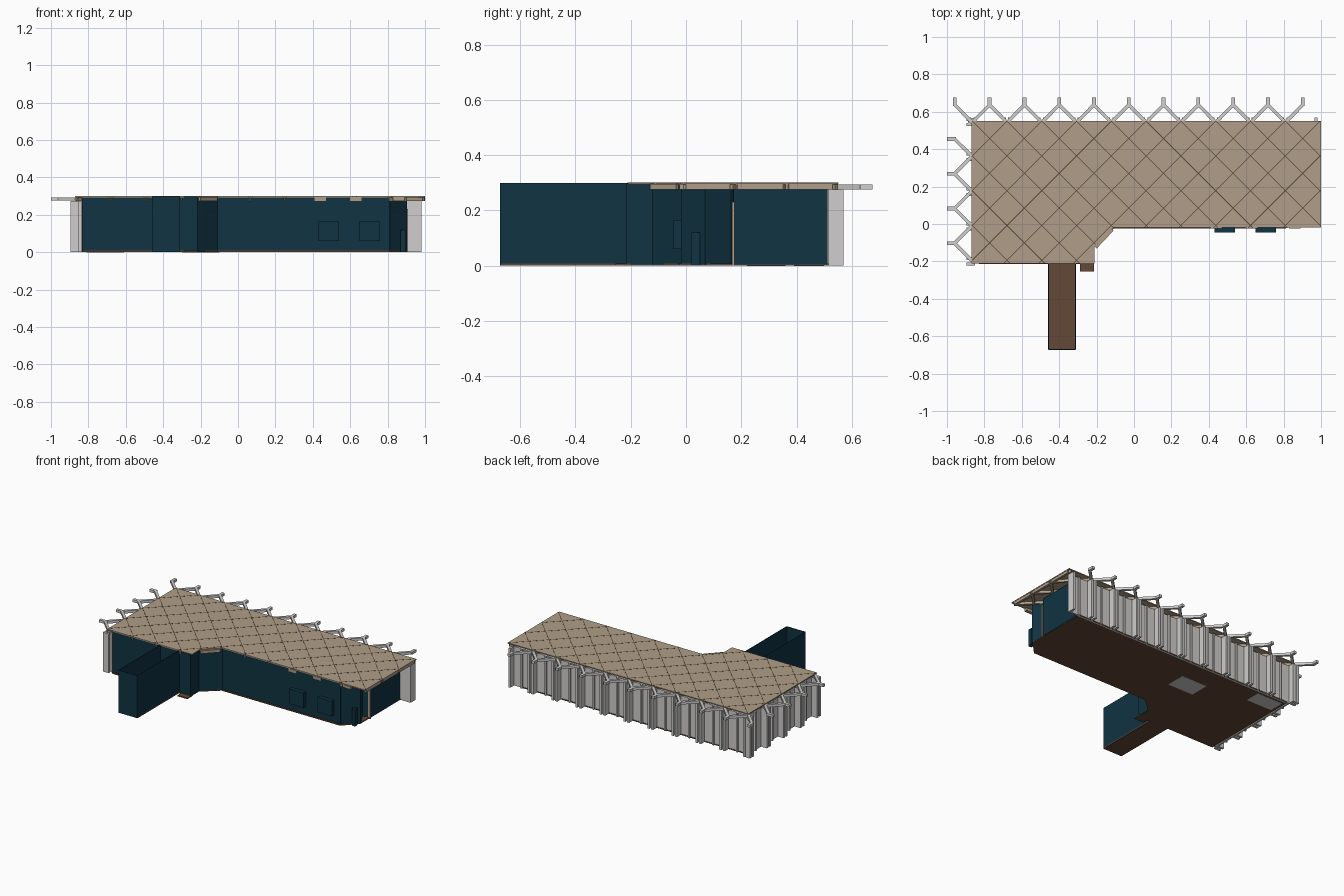
import bpy, bmesh
from mathutils import Vector

cube = bpy.data.objects.get("Cube")
if cube:
    bpy.data.objects.remove(cube, do_unlink=True)


def material(name, srgb):
    lin = [((c / 255 + 0.055) / 1.055) ** 2.4 for c in srgb] + [1]
    m = bpy.data.materials.new(name)
    m.use_nodes = True
    m.diffuse_color = lin
    m.node_tree.nodes["Principled BSDF"].inputs["Base Color"].default_value = lin
    return m


TAN = material("tan roof", (176, 158, 136))
NAVY = material("navy wall", (16, 51, 66))
BROWN = material("brown floor", (100, 72, 54))
GREY = material("light grey fence", (208, 206, 205))
GROOVE = material("dark groove", (92, 76, 60))


def build(name, prisms, mat):
    """One object from a list of (outline, bottom, top) prisms."""
    bm = bmesh.new()
    for outline, z0, z1 in prisms:
        face = bm.faces.new([bm.verts.new((x, y, z0)) for x, y in outline])
        ext = bmesh.ops.extrude_face_region(bm, geom=[face])
        top = [v for v in ext["geom"] if isinstance(v, bmesh.types.BMVert)]
        bmesh.ops.translate(bm, verts=top, vec=(0, 0, z1 - z0))
    bmesh.ops.recalc_face_normals(bm, faces=bm.faces)
    me = bpy.data.meshes.new(name)
    bm.to_mesh(me)
    bm.free()
    me.materials.append(mat)
    ob = bpy.data.objects.new(name, me)
    bpy.context.collection.objects.link(ob)
    return ob


def rect(x0, x1, y0, y1):
    return [(x0, y0), (x1, y0), (x1, y1), (x0, y1)]


def bar(a, b, width, z0, z1):
    a, b = Vector(a), Vector(b)
    d = (b - a).normalized() * width / 2
    n = Vector((-d.y, d.x))
    return ([a - n, b - n, b + n, a + n], z0, z1)


def path(points, width, z0, z1):
    return [bar(a, b, width, z0, z1) for a, b in zip(points, points[1:])]


# Floor slab, entry step and corridor floor
LEFT, RIGHT, BACK = -0.87, 1.0, 0.55
floor = [(-0.83, 0.53), (0.9, 0.53), (0.9, 0.07), (0.81, -0.025),
         (-0.11, -0.025), (-0.22, -0.12), (-0.22, -0.215), (-0.83, -0.215)]
build("floor", [(floor, 0, 0.008)], BROWN)
build("entry_step", [(rect(-0.29, -0.215, -0.255, -0.2), 0, 0.008)], BROWN)
build("corridor_floor", [(rect(-0.46, -0.31, -0.67, -0.2), 0, 0.008)], BROWN)
build("floor_hatches", [(rect(-0.3, -0.1, 0.22, 0.36), -0.001, 0.002),
                        (rect(-0.81, -0.61, 0.39, 0.5), -0.001, 0.002)], GREY)

# Outer walls, following the stepped right end
walls = [(-0.83, 0.5), (-0.83, -0.205), (-0.22, -0.205), (-0.22, -0.12),
         (-0.11, -0.015), (0.81, -0.015)]
end = [(0.81, -0.015), (0.9, 0.07), (0.85, 0.165), (0.9, 0.175), (0.9, 0.51)]
build("outer_walls", path(walls, 0.006, 0.004, 0.297), NAVY)
build("end_walls", path(end, 0.006, 0.004, 0.275), NAVY)
build("back_wall", path([(-0.83, 0.508), (0.9, 0.508)], 0.006, 0.004, 0.275), NAVY)
build("corridor_walls", path([(-0.457, -0.2), (-0.457, -0.67), (-0.313, -0.67),
                              (-0.313, -0.2)], 0.005, 0, 0.299), NAVY)
build("entry_walls", [(rect(-0.29, -0.217, -0.215, -0.2), 0.004, 0.297)], NAVY)
build("window_boxes", [(rect(x, x + 0.11, -0.045, -0.015), 0.06, 0.165)
                       for x in (0.43, 0.65)], NAVY)
build("side_hatch", [(rect(0.87, 0.895, 0.02, 0.05), 0.0, 0.12)], NAVY)
build("corner_board", [(rect(0.895, 0.91, 0.166, 0.176), 0.0, 0.23)], TAN)

# Roof plate
roof = [(LEFT, BACK), (RIGHT, BACK), (RIGHT, -0.02), (-0.11, -0.02),
        (-0.21, -0.12), (-0.21, -0.21), (LEFT, -0.21)]
build("roof", [(roof, 0.293, 0.3)], TAN)


def inside(p):
    x, y = p
    main = LEFT <= x <= RIGHT and -0.02 <= y <= BACK
    wing = LEFT <= x <= -0.21 and -0.21 <= y <= BACK
    corner = x <= -0.11 and -0.12 <= y <= -0.02 and x - y <= -0.09
    return main or wing or (corner and x >= LEFT)


def clipped(c, sign):
    """Longest stretch of a 45 degree line lying on the roof."""
    runs, run = [], []
    for i in range(160):
        y = -0.21 + i * 0.005
        p = (c + sign * (BACK - y), y)
        if inside(p):
            run.append(p)
        elif run:
            runs.append(run)
            run = []
    if run:
        runs.append(run)
    return max(runs, key=len) if runs else []


# Diagonal beam grid under the roof with seams on top
PITCH = 0.186
beams, seams = [], []
for k in range(-4, 15):
    for sign in (-1, 1):
        run = clipped(-0.865 + k * PITCH, sign)
        if len(run) > 8:
            beams.append(bar(run[1], run[-2], 0.016, 0.275, 0.294))
            seams.append(bar(run[0], run[-1], 0.004, 0.298, 0.3008))
build("roof_beams", beams, TAN)
build("roof_seams", seams, GROOVE)
build("edge_beams",
      [bar((0.99, a), (0.99, b), 0.016, 0.275, 0.294)
       for a, b in ((0.0, 0.16), (0.18, 0.35), (0.36, 0.53))]
      + [(rect(x, x + 0.06, -0.024, 0), 0.275, 0.295) for x in (0.41, 0.6, 0.83)]
      + [bar((-0.205, -0.125), (-0.115, -0.03), 0.016, 0.275, 0.295)], TAN)

# Panel fence along the back and the right-hand side of the building
TOP = 0.275
panels = [(rect(-0.85, 0.98, 0.515, 0.528), 0, TOP),
          (rect(-0.85, -0.837, -0.2, 0.52), 0, TOP)]
posts = []
for k in range(10):
    x = -0.865 + k * PITCH
    for dx in (-0.014, 0.014):
        posts.append((rect(x + dx - 0.008, x + dx + 0.008, 0.528, 0.57), 0, TOP))
    posts.append((rect(x + PITCH / 2 - 0.006, x + PITCH / 2 + 0.006, 0.528, 0.54), 0, TOP))
posts.append((rect(0.965, 0.98, 0.528, 0.57), 0, TOP))
for k in range(5):
    y = 0.545 - k * PITCH
    for dy in (-0.014, 0.014):
        posts.append((rect(-0.895, -0.85, y + dy - 0.008, y + dy + 0.008), 0, TOP))
    if k < 4:
        m = y - PITCH / 2
        posts.append((rect(-0.862, -0.85, m - 0.006, m + 0.006), 0, TOP))
build("fence_panels", panels, GREY)
build("fence_posts", posts, GREY)

# Forked brackets around the eaves
Z0, Z1, H = 0.276, 0.294, PITCH / 2
forks = []
for k in range(11):
    x = -0.958 + k * PITCH
    forks.append(bar((x, 0.63), (x, 0.675), 0.02, Z0, Z1))
    for s in (-1, 1):
        if (k > 0 or s > 0) and (k < 10 or s < 0):
            forks.append(bar((x, 0.637), (x + s * H, 0.543), 0.018, Z0, Z1))
for k in range(4):
    y = 0.455 - k * PITCH
    forks.append(bar((-1.0, y), (-0.952, y), 0.02, Z0, Z1))
    for s in (-1, 1):
        if k > 0 or s < 0:
            forks.append(bar((-0.96, y), (-0.866, y + s * H), 0.018, Z0, Z1))
build("eave_brackets", forks, GREY)
